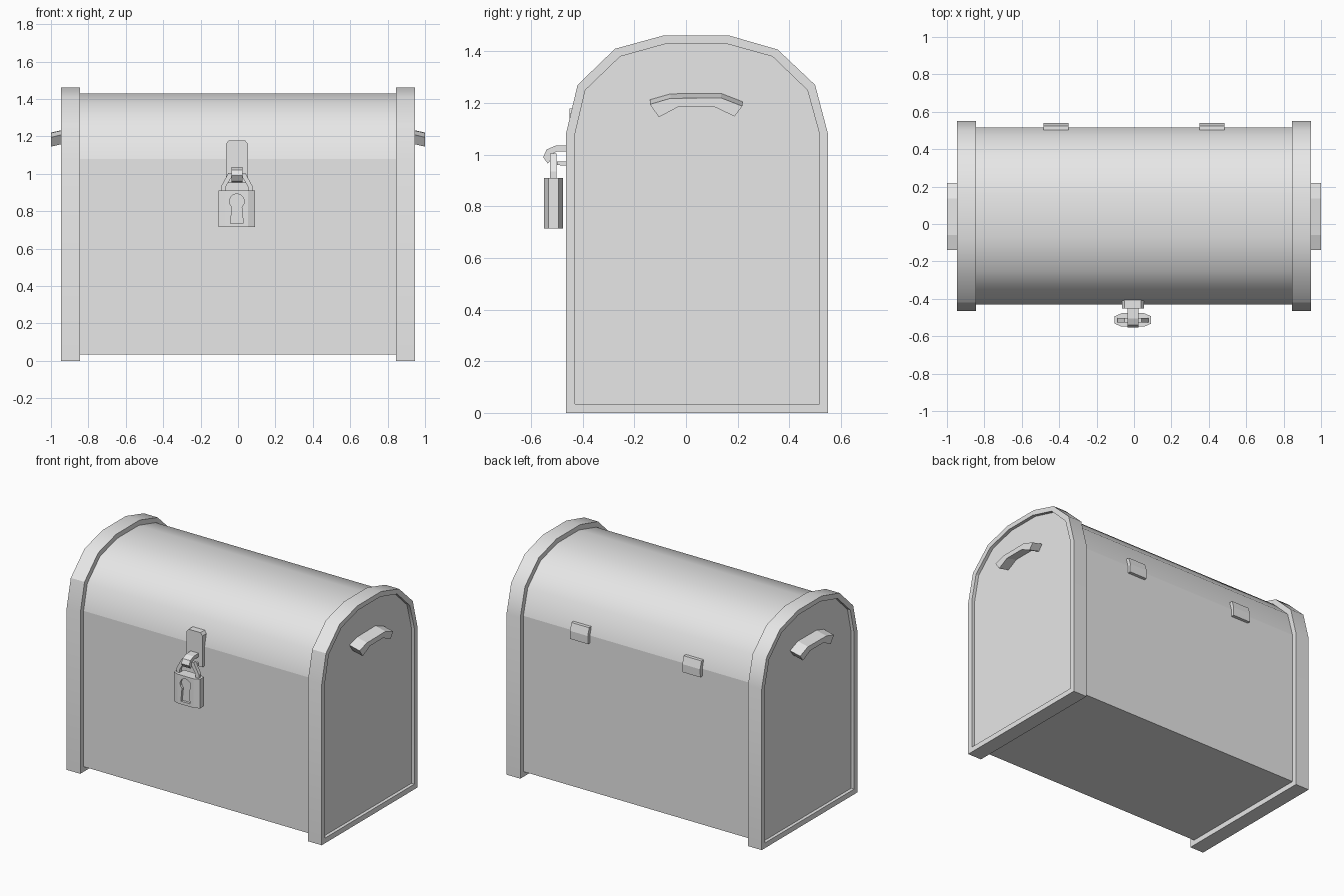
import bpy, bmesh, math
from mathutils import Vector

if "Cube" in bpy.data.objects:
    bpy.data.objects.remove(bpy.data.objects["Cube"])

grey = bpy.data.materials.new("plain grey")
grey.diffuse_color = (0.8, 0.8, 0.8, 1)
grey.use_nodes = True
grey.node_tree.nodes["Principled BSDF"].inputs["Base Color"].default_value = grey.diffuse_color


def finish(name, bm, smooth=None):
    bmesh.ops.recalc_face_normals(bm, faces=bm.faces[:])
    me = bpy.data.meshes.new(name)
    bm.to_mesh(me)
    bm.free()
    me.materials.append(grey)
    ob = bpy.data.objects.new(name, me)
    bpy.context.collection.objects.link(ob)
    if smooth:
        bpy.ops.object.select_all(action='DESELECT')
        ob.select_set(True)
        bpy.context.view_layer.objects.active = ob
        bpy.ops.object.shade_smooth_by_angle(angle=math.radians(smooth))
    return ob


def place(axis, p, t):
    """Put a 2D profile point at distance t along the extrusion axis."""
    return {'x': (t, p[0], p[1]), 'y': (p[0], t, p[1]), 'z': (p[0], p[1], t)}[axis]


def prism(name, pts, axis, a, b, shift=(0, 0, 0), smooth=None):
    """Extrude a closed profile from a to b; shift slants the far end."""
    bm = bmesh.new()
    near = [bm.verts.new(place(axis, p, a)) for p in pts]
    far = [bm.verts.new(Vector(place(axis, p, b)) + Vector(shift)) for p in pts]
    bm.faces.new(near)
    bm.faces.new(far[::-1])
    for i in range(len(pts)):
        j = (i + 1) % len(pts)
        bm.faces.new((near[i], near[j], far[j], far[i]))
    return finish(name, bm, smooth)


def ring(name, outer, inner, axis, a, b, smooth=None):
    """Extrude the band between two matching closed profiles."""
    bm = bmesh.new()
    loops = [[bm.verts.new(place(axis, p, t)) for p in pts]
             for pts, t in ((outer, a), (outer, b), (inner, b), (inner, a))]
    n = len(outer)
    for k in range(4):
        l, m = loops[k], loops[(k + 1) % 4]
        for i in range(n):
            j = (i + 1) % n
            bm.faces.new((l[i], l[j], m[j], m[i]))
    return finish(name, bm, smooth)


def box(name, x0, x1, y0, y1, z0, z1):
    return prism(name, [(x0, y0), (x1, y0), (x1, y1), (x0, y1)], 'z', z0, z1)


# Chest profiles in (y, z): outer rim and the body inside it
rim_out = [(-0.465, 0), (-0.465, 1.08), (-0.42, 1.27), (-0.275, 1.41), (-0.085, 1.462),
           (0.165, 1.462), (0.355, 1.407), (0.5, 1.27), (0.55, 1.08), (0.55, 0)]
rim_in = [(-0.43, 0.035), (-0.43, 1.08), (-0.39, 1.25), (-0.255, 1.38), (-0.075, 1.43),
          (0.155, 1.43), (0.335, 1.38), (0.47, 1.25), (0.517, 1.08), (0.517, 0.035)]

# Box and domed lid
box("chest_box", -0.925, 0.925, -0.43, 0.517, 0.035, 1.08)
prism("chest_lid", rim_in[1:9], 'x', -0.925, 0.925, smooth=40)

# Grip profile (y, z), an arched slab
grip = [(-0.14, 1.215), (-0.06, 1.238), (0.135, 1.24), (0.218, 1.208),
        (0.188, 1.168), (0.11, 1.205), (-0.03, 1.205), (-0.105, 1.165)]

for side, s in (("left", -1), ("right", 1)):
    # End rims and side handles
    ring("rim_" + side, rim_out, rim_in, 'x', s * 0.845, s * 0.947, smooth=32)
    prism("handle_" + side, grip, 'x', s * 0.915, s * 1.0, shift=(0, 0, -0.02))
    # Back hinges bent over the lid seam
    hx = s * 0.417
    prism("hinge_" + side, [(0.5, 1.03), (0.538, 1.03), (0.54, 1.085), (0.525, 1.135), (0.49, 1.135)],
          'x', hx - 0.066, hx + 0.066)

# Hasp plate on the front
prism("hasp_plate", [(-0.065, 0.95), (0.053, 0.95), (0.053, 1.16), (0.038, 1.178),
                     (-0.05, 1.178), (-0.065, 1.16)], 'y', -0.452, -0.405)

# Staple hook, an open loop seen from the side
prism("hasp_staple", [(-0.44, 1.037), (-0.505, 1.035), (-0.54, 1.02), (-0.553, 0.99),
                      (-0.535, 0.965), (-0.52, 0.985), (-0.525, 1.0), (-0.5, 1.012), (-0.44, 1.012)],
      'x', -0.034, 0.024)
prism("staple_base", [(-0.44, 0.955), (-0.5, 0.96), (-0.5, 0.973), (-0.44, 0.975)], 'x', -0.034, 0.024)

# Padlock body with bevelled sides and a sunken keyhole
cx, cy = -0.006, -0.513
lock = prism("padlock_body", [(cx + sx * x, cy + sy * y) for sx, sy, x, y in
             ((-1, -1, .06, .036), (1, -1, .06, .036), (1, -1, .097, .02), (1, 1, .097, .02),
              (1, 1, .06, .036), (-1, 1, .06, .036), (-1, 1, .097, .02), (-1, -1, .097, .02))],
             'z', 0.715, 0.91)
hole = [(cx + 0.04 * math.cos(a), 0.853 + 0.04 * math.sin(a))
        for a in (math.radians(-50 + 28 * i) for i in range(11))]
hole += [(cx - 0.034, 0.735), (cx + 0.034, 0.735)]
cutter = prism("keyhole_cutter", hole, 'y', -0.6, -0.533)
cutter.hide_render = True
cutter.hide_set(True)
mod = lock.modifiers.new("keyhole", 'BOOLEAN')
mod.operation = 'DIFFERENCE'
mod.solver = 'EXACT'
mod.object = cutter

# Shackle arch
arch_out = [(-0.083, 0.9), (-0.083, 0.935), (-0.045, 1.005), (0.045, 1.005), (0.083, 0.935), (0.083, 0.9)]
arch_in = [(0.06, 0.9), (0.06, 0.93), (0.032, 0.977), (-0.032, 0.977), (-0.06, 0.93), (-0.06, 0.9)]
prism("padlock_shackle", [(cx + x, z) for x, z in arch_out + arch_in], 'y', -0.526, -0.502)
